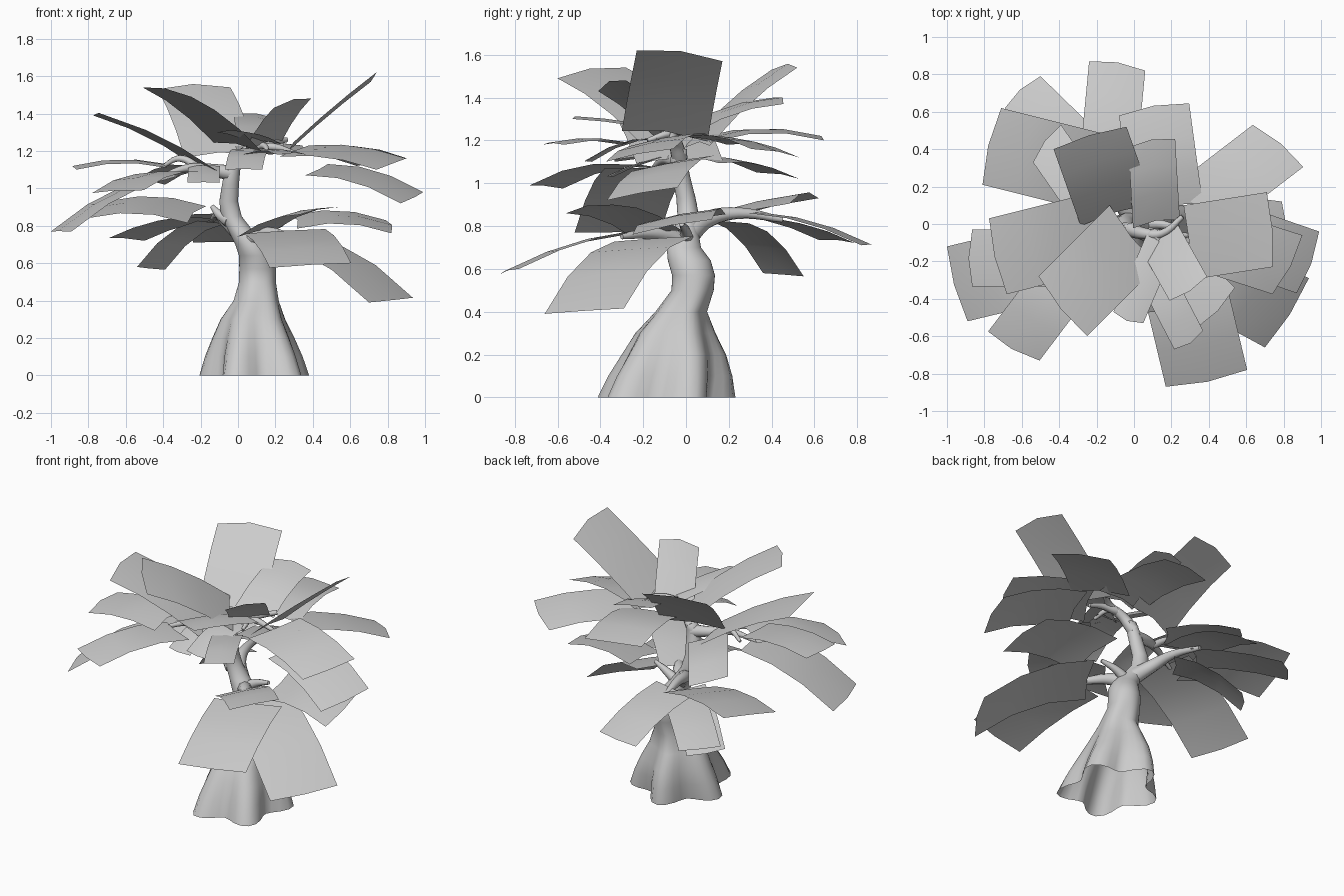
import bpy, bmesh, math
from mathutils import Vector


def finish(bm, name, smooth=True):
    me = bpy.data.meshes.new(name)
    bm.to_mesh(me)
    bm.free()
    ob = bpy.data.objects.new(name, me)
    bpy.context.collection.objects.link(ob)
    for p in me.polygons:
        p.use_smooth = smooth
    return ob


# Trunk: stacked rings (z, cx, cy, rx, ry), five root lobes fading upward, open bottom
rings = [(0, .10, -.105, .31, .34), (.1, .095, -.085, .275, .305),
         (.2, .09, -.065, .23, .255), (.3, .085, -.055, .18, .195),
         (.4, .10, -.025, .125, .125), (.5, .105, .03, .10, .10),
         (.57, .105, .035, .098, .10), (.64, .095, .015, .09, .10),
         (.7, .065, -.01, .08, .08), (.78, .01, 0, .065, .057),
         (.85, -.035, .01, .055, .05), (.93, -.05, 0, .05, .045),
         (1.02, -.04, -.02, .045, .042), (1.1, -.03, -.035, .042, .04),
         (1.16, 0, -.03, .035, .035)]
SIDES = 40
bm = bmesh.new()
prev = None
for z, cx, cy, rx, ry in rings:
    amp = max(0, .17 * (1 - z / .55))
    ring = []
    for i in range(SIDES):
        a = 2 * math.pi * i / SIDES
        k = 1 - amp + amp * math.cos(5 * a + math.radians(225))
        ring.append(bm.verts.new((cx + rx * k * math.cos(a), cy + ry * k * math.sin(a), z)))
    if prev:
        for i in range(SIDES):
            j = (i + 1) % SIDES
            bm.faces.new((prev[i], prev[j], ring[j], ring[i]))
    prev = ring
bm.faces.new(prev)
finish(bm, "trunk")


# Branches: tapered tubes along smooth curves
def branch(name, pts, r0, r1):
    cu = bpy.data.curves.new(name, 'CURVE')
    cu.dimensions = '3D'
    cu.bevel_depth = 1
    cu.bevel_resolution = 2
    cu.resolution_u = 5
    cu.use_fill_caps = True
    sp = cu.splines.new('BEZIER')
    sp.bezier_points.add(len(pts) - 1)
    for i, (bp, p) in enumerate(zip(sp.bezier_points, pts)):
        bp.co = p
        bp.handle_left_type = bp.handle_right_type = 'AUTO'
        bp.radius = r0 + (r1 - r0) * i / (len(pts) - 1)
    ob = bpy.data.objects.new(name, cu)
    bpy.context.collection.objects.link(ob)


branch("branch_lower_back", [(.03, 0, .75), (-.06, .1, .83), (-.1, .24, .86), (-.14, .45, .83)], .055, .014)
branch("branch_lower_front", [(.05, 0, .70), (.1, -.07, .75), (.18, -.18, .765), (.28, -.3, .75)], .055, .012)
branch("branch_lower_right", [(.05, 0, .72), (.13, .0, .77), (.24, -.02, .81)], .04, .012)
branch("branch_lower_left", [(-.05, 0, .83), (-.1, .02, .86), (-.14, .04, .905)], .04, .012)
branch("branch_upper_left", [(-.03, -.03, 1.08), (-.15, -.05, 1.1), (-.26, -.1, 1.11), (-.42, -.16, 1.06)], .042, .012)
branch("twig_upper_left", [(-.2, -.07, 1.1), (-.31, -.03, 1.16), (-.4, 0, 1.12)], .025, .01)
branch("branch_upper_right", [(-.02, -.03, 1.12), (.05, -.05, 1.2), (.15, -.05, 1.24), (.26, .04, 1.26)], .04, .014)
branch("twig_upper_right", [(.1, -.05, 1.22), (.2, -.06, 1.22), (.3, -.06, 1.19)], .027, .012)
branch("twig_upper_front", [(.08, -.05, 1.22), (.13, -.08, 1.23), (.16, -.18, 1.2)], .027, .01)


# Leaf cards: two tip corners, centre of the base edge, upward arch
def leaf_group(name, leaves):
    bm = bmesh.new()
    for t1, t2, base, arch in leaves:
        t1, t2, base = Vector(t1), Vector(t2), Vector(base)
        half = (t2 - t1) / 2
        tip = (t1 + t2) / 2
        rows = []
        for i in range(4):
            t = i / 3
            row = []
            for u in (-1, 0, 1):
                p = base.lerp(tip, t) + half * u
                p.z += arch * 4 * t * (1 - t)
                if u == 0:  # slight crease along the middle
                    p += ((tip - base).normalized() + Vector((0, 0, .5))) * .02
                row.append(bm.verts.new(p))
            rows.append(row)
        for a, b in zip(rows, rows[1:]):
            for k in (0, 1):
                f = bm.faces.new((a[k], a[k + 1], b[k + 1], b[k]))
                f.normal_update()
                if f.normal.z < 0:
                    f.normal_flip()
    finish(bm, name)


leaf_group("leaves_upper_right", [
    ((.71, .17, 1.57), (.74, -.23, 1.62), (.28, -.1, 1.22), .01),
    ((-.51, -.28, 1.54), (-.25, -.60, 1.49), (0, -.06, 1.22), .03),
    ((-.43, .40, 1.53), (-.04, .52, 1.54), (-.09, .05, 1.17), .03),
    ((-.03, .41, 1.40), (.22, .455, 1.37), (.12, 0, 1.24), .03),
    ((.19, -.41, 1.43), (.39, -.28, 1.48), (.13, -.06, 1.22), .02),
    ((-.08, .58, 1.22), (.295, .645, 1.2), (.18, .08, 1.2), .04),
    ((.635, .53, 1.12), (.905, .305, 1.16), (.33, .08, 1.2), .03),
    ((.90, -.06, 1.16), (.74, -.375, 1.10), (.3, -.05, 1.2), .03),
    ((.99, -.04, .98), (.87, -.37, .92), (.42, -.03, 1.1), .04),
    ((.215, -.67, 1.18), (.37, -.57, 1.18), (.1, -.25, 1.18), .02),
    ((-.11, -.47, 1.3), (.05, -.53, 1.3), (.15, -.08, 1.24), .01),
    ((-.07, -.44, 1.1), (.13, -.47, 1.1), (.07, -.12, 1.21), .03),
])
leaf_group("leaves_upper_left", [
    ((-.775, .03, 1.39), (-.68, -.375, 1.38), (-.16, -.03, 1.1), .03),
    ((-.865, -.03, 1.12), (-.865, -.335, 1.1), (-.38, -.18, 1.12), .03),
    ((-.78, -.575, .975), (-.505, -.73, .99), (-.3, -.2, 1.08), .04),
    ((-1.0, -.12, .77), (-.89, -.52, .77), (-.36, -.18, 1.07), .05),
    ((-.27, -.34, 1.03), (-.1, -.36, 1.03), (-.18, -.1, 1.12), .01),
    ((-.54, .33, 1.05), (-.39, .53, 1.02), (-.2, .05, 1.11), .03),
])
leaf_group("leaves_lower", [
    ((-.24, .87, .71), (.06, .82, .71), (-.14, .32, .86), .03),
    ((-.69, .62, .735), (-.5, .79, .72), (-.2, .32, .84), .02),
    ((-.71, .62, .93), (-.81, .21, .84), (-.22, .28, .86), .04),
    ((-.54, .36, .58), (-.39, .55, .565), (-.14, .2, .82), .05),
    ((.70, -.66, .39), (.935, -.29, .415), (.22, -.15, .74), .07),
    ((.17, -.87, .575), (.605, -.78, .6), (.25, -.25, .77), .03),
    ((.33, -.56, .86), (.54, -.34, .90), (.1, -.13, .76), .03),
    ((.79, .12, .83), (.82, -.25, .76), (.3, 0, .82), .04),
])
